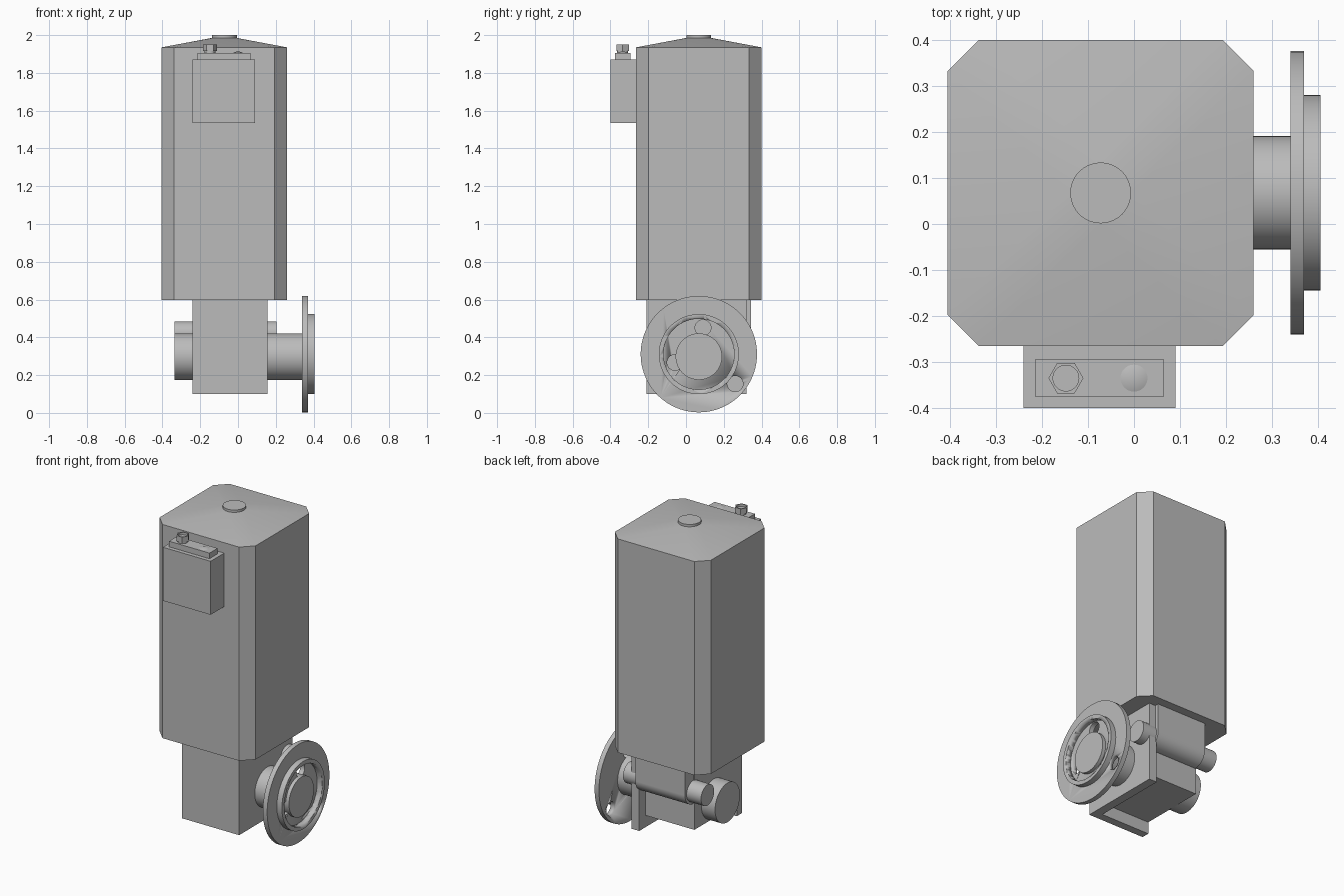
import bpy, bmesh, math
from mathutils import Matrix, Vector

if "Cube" in bpy.data.objects:
    bpy.data.objects.remove(bpy.data.objects["Cube"])

grey = bpy.data.materials.new("plain grey")
grey.use_nodes = True
GREY = (0.5, 0.5, 0.5, 1)
grey.diffuse_color = GREY
grey.node_tree.nodes["Principled BSDF"].inputs["Base Color"].default_value = GREY


def finish(name, bm, smooth=False):
    bmesh.ops.recalc_face_normals(bm, faces=bm.faces)
    mesh = bpy.data.meshes.new(name)
    bm.to_mesh(mesh)
    bm.free()
    mesh.materials.append(grey)
    ob = bpy.data.objects.new(name, mesh)
    bpy.context.collection.objects.link(ob)
    if smooth:
        activate(ob)
        bpy.ops.object.shade_smooth_by_angle(angle=math.radians(35))
    return ob


def activate(ob):
    bpy.ops.object.select_all(action='DESELECT')
    ob.select_set(True)
    bpy.context.view_layer.objects.active = ob


def box(name, x, y, z):
    bm = bmesh.new()
    bmesh.ops.create_cube(bm, size=1)
    for v in bm.verts:
        v.co = Vector([(a + b) / 2 + c * (b - a) for c, (a, b) in zip(v.co, (x, y, z))])
    return finish(name, bm)


def rod(name, axis, centre, radius, span, sides=64, tip=None):
    """Cylinder or cone along 'x' or 'z'; centre holds the other two coordinates."""
    bm = bmesh.new()
    mid, depth = sum(span) / 2, span[1] - span[0]
    if axis == 'x':
        m = Matrix.Translation((mid, *centre)) @ Matrix.Rotation(math.pi / 2, 4, 'Y')
    else:
        m = Matrix.Translation((*centre, mid))
    bmesh.ops.create_cone(bm, cap_ends=True, segments=sides, radius1=radius,
                          radius2=radius if tip is None else tip, depth=depth, matrix=m)
    return finish(name, bm, sides > 8)


def cut(target, cutter):
    mod = target.modifiers.new("cut", 'BOOLEAN')
    mod.operation = 'DIFFERENCE'
    mod.solver = 'EXACT'
    mod.object = cutter
    # keep the cut ahead of the smoothing
    activate(target)
    bpy.ops.object.modifier_move_to_index(modifier=mod.name, index=0)
    bpy.ops.object.modifier_apply(modifier=mod.name)
    bpy.data.objects.remove(cutter)


# Tall motor casing with chamfered corners
CX, CY, HALF, FLAT = -0.0725, 0.0675, 0.3325, 0.265
octagon = []
for sx, sy in ((1, 1), (-1, 1), (-1, -1), (1, -1)):
    pair = [(CX + sx * HALF, CY + sy * FLAT), (CX + sx * FLAT, CY + sy * HALF)]
    octagon += pair if sx == sy else pair[::-1]

bm = bmesh.new()
base = bm.faces.new([bm.verts.new((x, y, 0.597)) for x, y in octagon])
top = bmesh.ops.extrude_face_region(bm, geom=[base])["geom"]
for v in top:
    if isinstance(v, bmesh.types.BMVert):
        v.co.z = 1.935
finish("motor_casing", bm)

# Lid rising from the octagon to a round boss
bm = bmesh.new()
for x, y in octagon:
    bm.verts.new((x, y, 1.935))
for i in range(48):
    a = math.tau * i / 48
    bm.verts.new((CX + 0.066 * math.cos(a), CY + 0.066 * math.sin(a), 1.985))
bmesh.ops.convex_hull(bm, input=bm.verts)
finish("casing_lid", bm, True)
rod("lid_boss", 'z', (CX, CY), 0.066, (1.98, 2.0))

# Terminal box with its cable fittings
box("terminal_box", (-0.24, 0.09), (-0.40, -0.26), (1.535, 1.87))
box("terminal_plate", (-0.215, 0.065), (-0.375, -0.295), (1.865, 1.905))
rod("gland_neck", 'z', (-0.148, -0.335), 0.029, (1.9, 1.925), 32)
gland = rod("gland_nut", 'z', (-0.148, -0.335), 0.038, (1.915, 1.95), 6)
gland.data.transform(Matrix.Translation((-0.148, -0.335, 0)) @ Matrix.Rotation(math.pi / 6, 4, 'Z')
                     @ Matrix.Translation((0.148, 0.335, 0)))
cut(gland, rod("gland_bore", 'z', (-0.148, -0.335), 0.028, (1.935, 1.96), 32))
rod("small_cone", 'z', (0, -0.335), 0.032, (1.904, 1.916), 32, 0)

# Gear housing with a deeper front plate and side plate
box("gear_housing", (-0.24, 0.12), (-0.2, 0.26), (0.175, 0.6))
box("front_plate", (-0.24, 0.155), (-0.21, -0.16), (0.1, 0.6))
box("side_plate", (0.1, 0.155), (-0.21, 0.32), (0.1, 0.6))

# Rounded worm housing at the back and its shaft
rod("worm_housing", 'x', (0.265, 0.42), 0.08, (-0.235, 0.11))
box("worm_housing_top", (-0.235, 0.11), (0.2, 0.345), (0.42, 0.6))
rod("worm_shaft", 'x', (0.265, 0.42), 0.065, (-0.335, 0.205), 48)

# Output shaft and mounting flange
SHAFT, HUB = (0.068, 0.298), (0.068, 0.311)
rod("output_shaft", 'x', SHAFT, 0.123, (-0.335, 0.392))
flange = rod("flange", 'x', HUB, 0.308, (0.34, 0.37), 96)
for y, z in ((0.09, 0.451), (-0.058, 0.267), (0.26, 0.154)):
    cut(flange, rod("hole", 'x', (y, z), 0.042, (0.3, 0.42), 32))
ring = rod("flange_ring", 'x', HUB, 0.212, (0.369, 0.405), 96)
cut(ring, rod("ring_bore", 'x', HUB, 0.187, (0.3, 0.45), 96))
